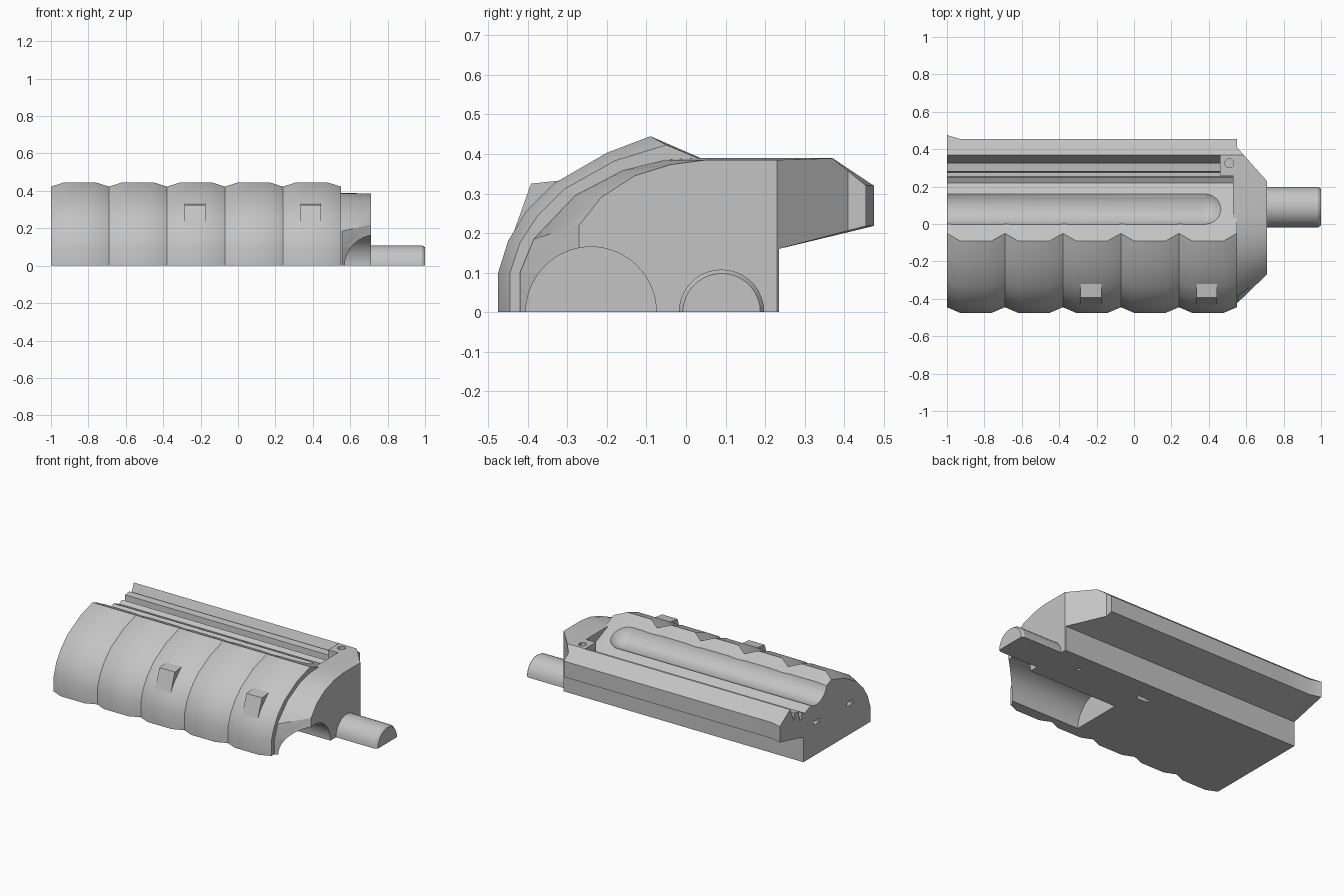
import bpy, bmesh, math
from mathutils import Vector

if "Cube" in bpy.data.objects:
    bpy.data.objects.remove(bpy.data.objects["Cube"])

grey = bpy.data.materials.new("plain_grey")
grey.use_nodes = True
grey.diffuse_color = (0.55, 0.55, 0.55, 1)
grey.node_tree.nodes["Principled BSDF"].inputs["Base Color"].default_value = grey.diffuse_color


def loft(name, stations, clip=None):
    """Solid through a list of (x, [(y, z), ...]) sections, optionally clipped by a plane."""
    bm = bmesh.new()
    rings = [[bm.verts.new((x, y, z)) for y, z in section] for x, section in stations]
    n = len(rings[0])
    for a, b in zip(rings, rings[1:]):
        for i in range(n):
            j = (i + 1) % n
            bm.faces.new((a[i], a[j], b[j], b[i]))
    bm.faces.new(rings[0])
    bm.faces.new(rings[-1])
    if clip:
        cut = bmesh.ops.bisect_plane(bm, geom=bm.verts[:] + bm.edges[:] + bm.faces[:],
                                     plane_co=clip[0], plane_no=clip[1], clear_outer=True)
        edges = [e for e in cut["geom_cut"] if isinstance(e, bmesh.types.BMEdge)]
        bmesh.ops.holes_fill(bm, edges=edges, sides=0)
    bmesh.ops.recalc_face_normals(bm, faces=bm.faces)
    mesh = bpy.data.meshes.new(name)
    bm.to_mesh(mesh)
    bm.free()
    mesh.materials.append(grey)
    obj = bpy.data.objects.new(name, mesh)
    bpy.context.collection.objects.link(obj)
    return obj


def activate(obj):
    bpy.ops.object.select_all(action="DESELECT")
    obj.select_set(True)
    bpy.context.view_layer.objects.active = obj


def carve(target, cutter):
    cutter.hide_render = True
    mod = target.modifiers.new("carve", "BOOLEAN")
    mod.operation = "DIFFERENCE"
    mod.solver = "EXACT"
    mod.object = cutter
    activate(target)
    bpy.ops.object.modifier_apply(modifier=mod.name)


def cylinder(radius, length, centre, along_x=True, sides=40):
    bpy.ops.mesh.primitive_cylinder_add(vertices=sides, radius=radius, depth=length, location=centre,
                                        rotation=(0, math.pi / 2 if along_x else 0, 0))
    return bpy.context.object


def box(size, centre):
    bpy.ops.mesh.primitive_cube_add(size=1, location=centre)
    bpy.context.object.scale = size
    return bpy.context.object


# Scalloped grip body: full and pinched front arcs, shared deck and rail
full = [(-.475, 0), (-.475, .1), (-.45, .18), (-.405, .255), (-.335, .325), (-.2, .403), (-.09, .445)]
pinch = [(-.445, 0), (-.445, .1), (-.42, .175), (-.375, .245), (-.31, .31), (-.18, .383), (-.05, .423)]
deck = [(.22, .31), (.25, .325), (.255, .28), (.275, .28), (.28, .345), (.325, .35), (.33, .3), (.37, .39)]


def section(front, rail_y=.455):
    rail = [(rail_y, .32), (rail_y, .218), (.235, .16), (.235, 0)]
    return front + deck + rail


stations = []
pitch = .31
for k in range(5):
    x = -1 + k * pitch
    stations += [(x, section(pinch, .475 if k == 0 else .455)),
                 (x + .07, section(full)), (x + .24, section(full))]
stations.append((.55, section(pinch)))
body = loft("grip_body", stations)

# End cap narrowing toward the tube, with its corner clipped
cap_wide = [(-.42, 0), (-.42, .1), (-.385, .185), (-.28, .295), (-.16, .358), (-.05, .385), (.05, .39),
            (.37, .39), (.455, .32), (.455, .218), (.235, .16), (.235, 0)]
cap_end = [(-.27, 0), (-.27, .1), (-.27, .22), (-.215, .29), (-.13, .345), (-.04, .373), (.05, .385),
           (.37, .385)] + cap_wide[8:]
corner = (Vector((.51, .455, 0)), Vector((.225, .2, 0)))
cap = loft("end_cap", [(.53, cap_wide), (.555, cap_wide), (.71, cap_end)], corner)
block_profile = [(.26, .39), (.37, .39), (.455, .32), (.455, .218), (.26, .167)]
block = loft("rail_end_block", [(.46, block_profile), (.54, block_profile)], corner)

# Half-round tube
def half_round(r):
    return [(.09 - r * math.cos(math.pi * i / 18), r * math.sin(math.pi * i / 18)) for i in range(19)]


tube = loft("half_tube", [(.69, half_round(.108)), (.985, half_round(.108)), (1, half_round(.098))])

# Front wedge tabs
tab_profile = [(-.44, .19), (-.392, .325), (-.3, .335), (-.3, .19)]
tabs = [loft("front_tab_" + side, [(x - .055, tab_profile), (x + .055, tab_profile)])
        for side, x in (("right", -.23), ("left", .39))]

# Cutters: underside scoop, top channel, pin slots and screw hole
scoop = cylinder(.165, .82, (.49, -.24, 0), sides=64)
channel = cylinder(.11, 1.5, (-.375, .105, .43))
bpy.ops.mesh.primitive_uv_sphere_add(radius=.11, segments=40, ring_count=20, location=(.375, .105, .43),
                                     rotation=(0, math.pi / 2, 0))
channel_end = bpy.context.object
slots = [box((.06, .06, .025), (-1, .1, .21)), box((.06, .06, .025), (-1, -.24, .2)),
         box((.08, .03, .06), (.01, .09, 0))]
pin_hole = cylinder(.01, .06, (.51, .115, 0), False, 16)
screw_hole = cylinder(.024, .08, (.51, .325, .39), False, 24)

for cutter in [scoop, channel, channel_end, pin_hole] + slots:
    carve(body, cutter)
carve(cap, scoop)
carve(block, screw_hole)
for cutter in [scoop, channel, channel_end, pin_hole, screw_hole] + slots:
    bpy.data.objects.remove(cutter)

# Soft shading with crisp edges
for obj in (body, cap, tube):
    activate(obj)
    bpy.ops.object.shade_smooth_by_angle(angle=math.radians(30))
